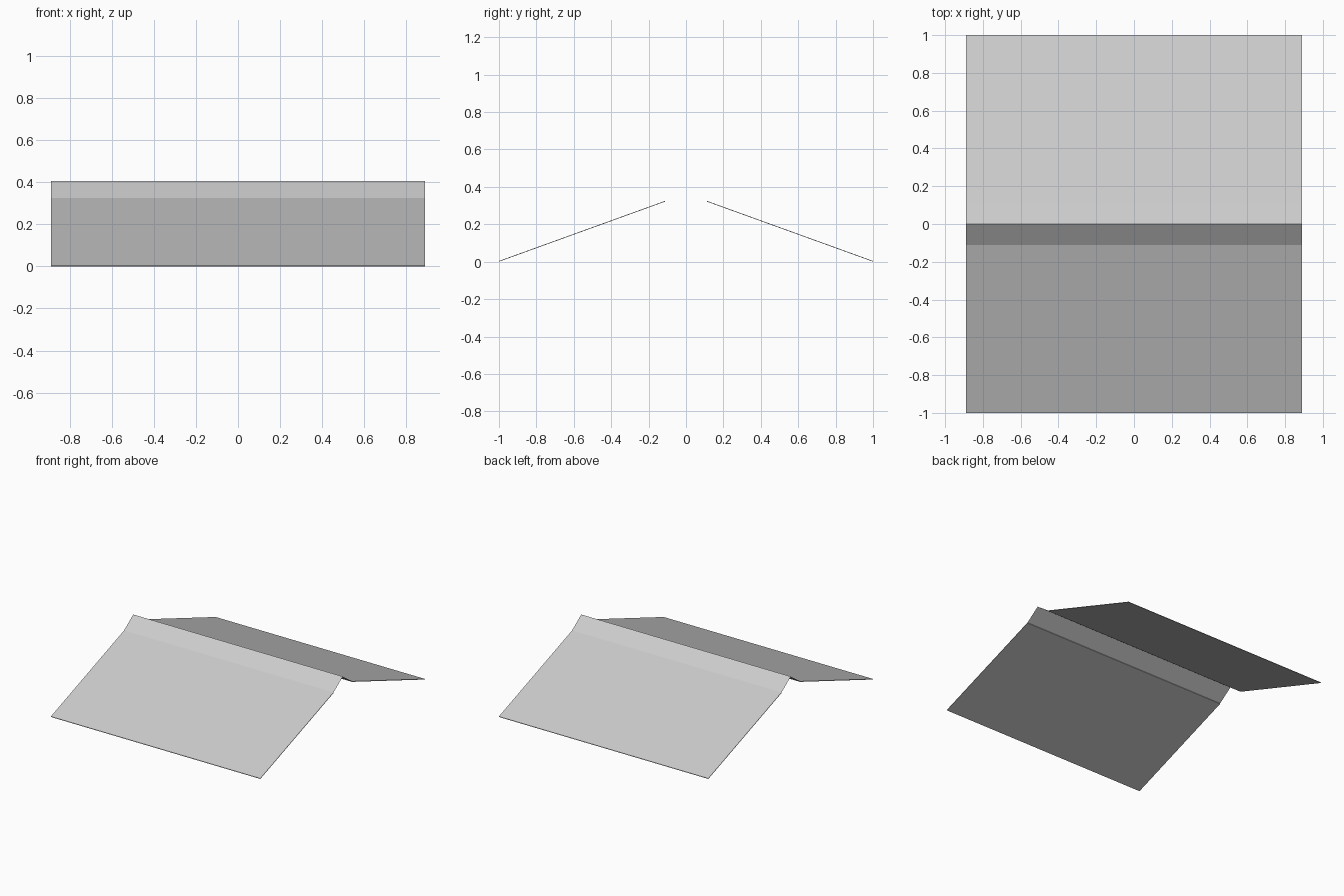
import bpy

if "Cube" in bpy.data.objects:
    bpy.data.objects.remove(bpy.data.objects["Cube"])

HALF = 0.89            # half length along x
T = 0.004              # panel thickness
STEP_Y, STEP_Z = 0.112, 0.325
RIDGE_Z = 0.405


def extrude(name, profile, closed):
    """Sweep a (y, z) profile along x; closed profiles get end caps."""
    n = len(profile)
    verts = [(x, y, z) for x in (-HALF, HALF) for y, z in profile]
    faces = [(i, (i + 1) % n, n + (i + 1) % n, n + i)
             for i in range(n if closed else n - 1)]
    if closed:
        faces += [tuple(reversed(range(n))), tuple(range(n, 2 * n))]
    mesh = bpy.data.meshes.new(name)
    mesh.from_pydata(verts, [], faces)
    mesh.update()
    obj = bpy.data.objects.new(name, mesh)
    bpy.context.collection.objects.link(obj)
    return obj


# Thin sloping roof panels, front and back
panel = [(-1, 0), (-STEP_Y, STEP_Z - T), (-STEP_Y, STEP_Z), (-1, T)]
extrude("front_roof_panel", panel, True)
extrude("back_roof_panel", [(-y, z) for y, z in reversed(panel)], True)

# Steeper folded ridge cap, a single sheet (ordered so normals face up)
extrude("ridge_cap", [(STEP_Y, STEP_Z), (0, RIDGE_Z), (-STEP_Y, STEP_Z)], False)

# Outward normals
import bmesh
for obj in bpy.context.collection.objects:
    bm = bmesh.new()
    bm.from_mesh(obj.data)
    if obj.name == "ridge_cap":
        bm.normal_update()
        bmesh.ops.reverse_faces(bm, faces=[f for f in bm.faces if f.normal.z < 0])
    else:
        bmesh.ops.recalc_face_normals(bm, faces=bm.faces[:])
    bm.to_mesh(obj.data)
    bm.free()
